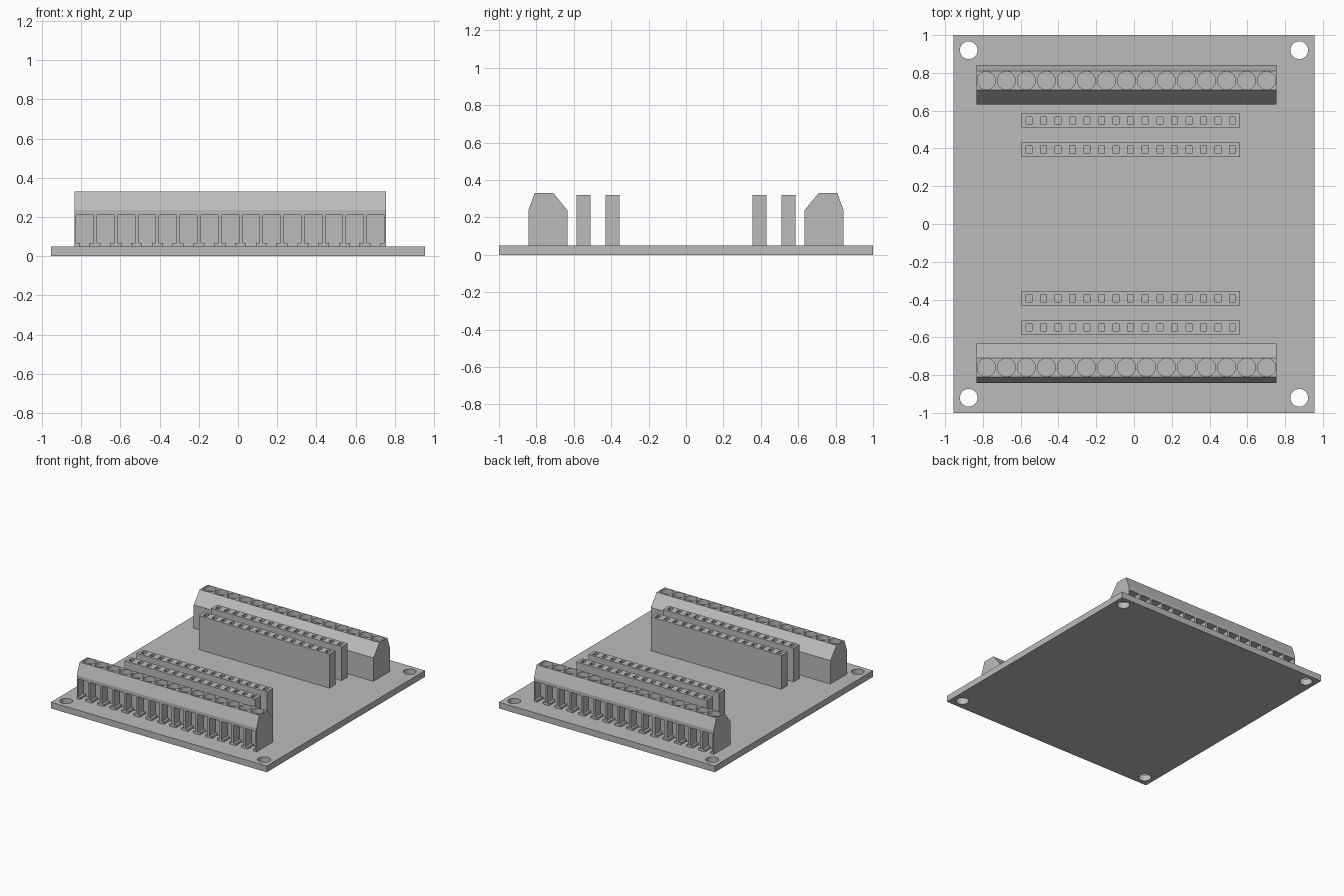
import bpy, bmesh, math
from mathutils import Vector

cube = bpy.data.objects.get("Cube")
if cube:
    bpy.data.objects.remove(cube, do_unlink=True)

grey = bpy.data.materials.new("plain_grey")
grey.use_nodes = True
grey.diffuse_color = (0.5, 0.5, 0.5, 1)
grey.node_tree.nodes["Principled BSDF"].inputs["Base Color"].default_value = (0.5, 0.5, 0.5, 1)


def prism(bm, points, offset):
    """Extrude a closed polygon of 3D points along an offset."""
    face = bm.faces.new([bm.verts.new(p) for p in points])
    out = bmesh.ops.extrude_face_region(bm, geom=[face])["geom"]
    moved = [v for v in out if isinstance(v, bmesh.types.BMVert)]
    bmesh.ops.translate(bm, verts=moved, vec=Vector(offset))


def box(bm, x0, x1, y0, y1, z0, z1):
    prism(bm, [(x0, y0, z0), (x1, y0, z0), (x1, y1, z0), (x0, y1, z0)], (0, 0, z1 - z0))


def cylinder(bm, x, y, r, z0, z1, sides=32):
    ring = [2 * math.pi * i / sides for i in range(sides)]
    prism(bm, [(x + r * math.cos(a), y + r * math.sin(a), z0) for a in ring], (0, 0, z1 - z0))


def finish(bm, name):
    bmesh.ops.recalc_face_normals(bm, faces=bm.faces)
    mesh = bpy.data.meshes.new(name)
    bm.to_mesh(mesh)
    bm.free()
    mesh.materials.append(grey)
    obj = bpy.data.objects.new(name, mesh)
    bpy.context.collection.objects.link(obj)
    return obj


def carve(obj, cutter_bm):
    """Subtract the cutter, bake the result and remove the cutter."""
    cutter = finish(cutter_bm, "cutter")
    cutter.hide_render = True
    mod = obj.modifiers.new("openings", 'BOOLEAN')
    mod.operation, mod.solver, mod.object = 'DIFFERENCE', 'EXACT', cutter
    bpy.context.view_layer.objects.active = obj
    bpy.ops.object.modifier_apply(modifier=mod.name)
    bpy.data.objects.remove(cutter, do_unlink=True)


BOARD_TOP = 0.05
COUNT = 15

# Circuit board with four mounting holes
bm = bmesh.new()
box(bm, -0.955, 0.955, -1, 1, 0, BOARD_TOP)
board = finish(bm, "board")
cut = bmesh.new()
for x in (-0.875, 0.875):
    for y in (-0.92, 0.92):
        cylinder(cut, x, y, 0.047, -0.1, 0.2)
carve(board, cut)


def terminal_block(name, side):
    """Screw terminal row; its wire openings face outward."""
    x0, x1 = -0.835, 0.755
    pitch = (x1 - x0) / COUNT
    profile = [(0.843, BOARD_TOP), (0.843, 0.237), (0.809, 0.33),
               (0.709, 0.33), (0.633, 0.237), (0.633, BOARD_TOP)]
    bm = bmesh.new()
    prism(bm, [(x0, side * y, z) for y, z in profile], (x1 - x0, 0, 0))
    block = finish(bm, name)
    # Wire opening: wide slot with a narrow notch down to the board
    slot = [(-0.044, 0.21), (-0.044, 0.067), (-0.025, 0.067), (-0.025, 0.04),
            (0.025, 0.04), (0.025, 0.067), (0.044, 0.067), (0.044, 0.21)]
    cut = bmesh.new()
    for i in range(COUNT):
        x = x0 + (i + 0.5) * pitch
        prism(cut, [(x + dx, side * 0.9, z) for dx, z in slot], (0, -side * 0.13, 0))
        cylinder(cut, x, side * 0.759, 0.048, 0.29, 0.4)
    carve(block, cut)


def socket_strip(name, y):
    """Pin socket strip with a row of small holes on top."""
    x0, x1, half = -0.595, 0.56, 0.038
    pitch = (x1 - x0) / COUNT
    bm = bmesh.new()
    box(bm, x0, x1, y - half, y + half, BOARD_TOP, 0.32)
    strip = finish(bm, name)
    cut = bmesh.new()
    for i in range(COUNT):
        x = x0 + (i + 0.5) * pitch
        box(cut, x - 0.016, x + 0.016, y - 0.019, y + 0.019, 0.24, 0.4)
    carve(strip, cut)


for label, side in (("front", -1), ("back", 1)):
    terminal_block(label + "_terminal_block", side)
    socket_strip(label + "_outer_socket_strip", side * 0.548)
    socket_strip(label + "_inner_socket_strip", side * 0.393)
